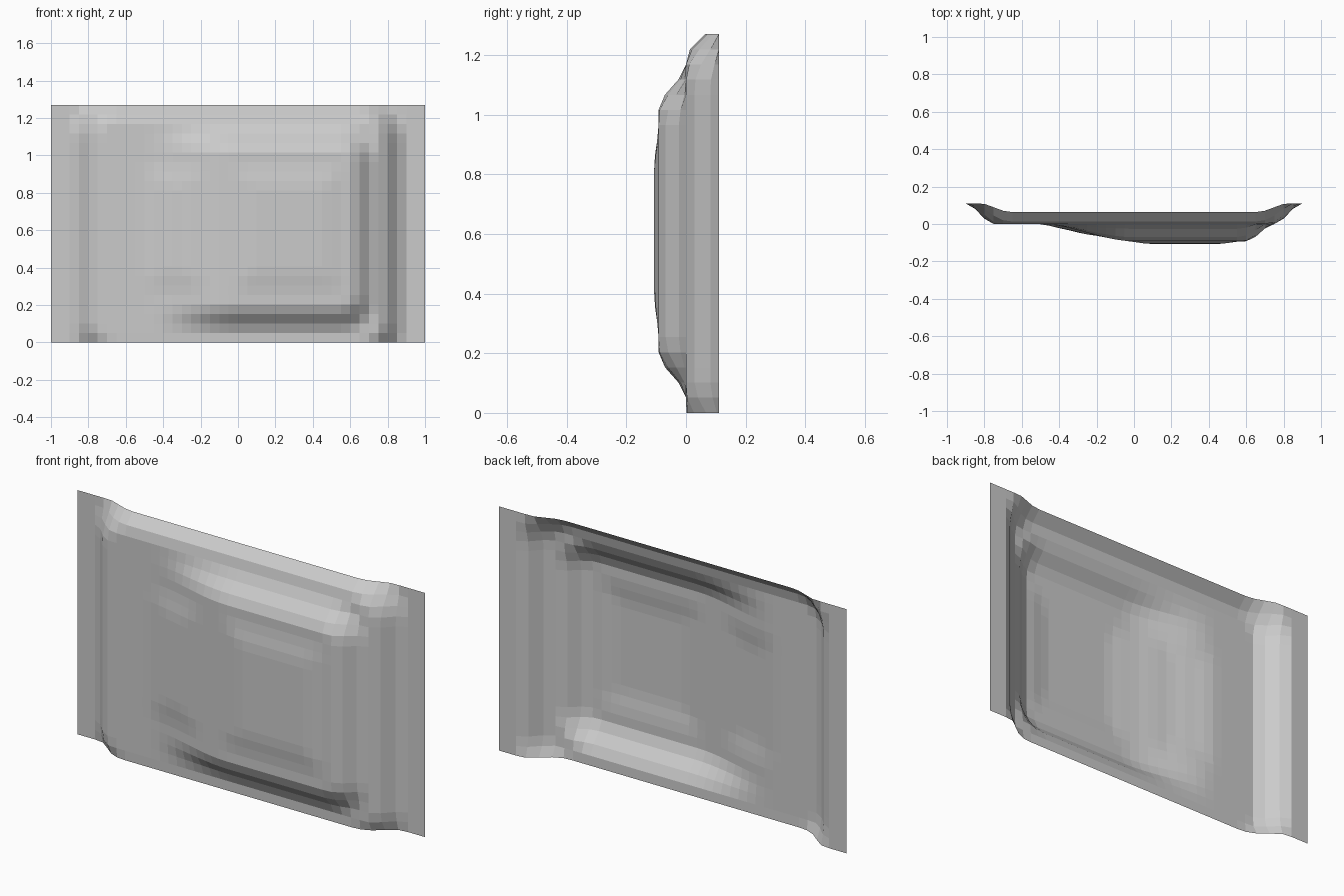
import bpy
import bmesh
import math

cube = bpy.data.objects.get("Cube")
if cube:
    bpy.data.objects.remove(cube, do_unlink=True)

HEIGHT = 1.27
BEVEL = 0.15


def ease(t):
    t = max(0.0, min(1.0, t))
    return t * t * (3 - 2 * t)


def raised_pad(x, z, left, right, low, high, radius):
    """Height from 0 to 1 of a rounded rectangle with soft sloping edges."""
    dx = abs(x - (left + right) / 2) - (right - left) / 2 + radius
    dz = abs(z - (low + high) / 2) - (high - low) / 2 + radius
    outside = math.hypot(max(dx, 0), max(dz, 0)) + min(max(dx, dz), 0) - radius
    return ease(-outside / BEVEL)


def surface(x, z):
    # Main tray, which runs past the top and bottom edges
    y = 0.11 - 0.11 * raised_pad(x, z, -0.9, 0.9, -0.14, 1.337, 0.25)
    # Second step, fading out gently to one side
    step = raised_pad(x, z, -1.5, 0.75, 0.05, 1.17, 0.2)
    y -= 0.092 * step * ease((x + 0.5) / 0.5)
    # Two shallow pads on the second step
    y -= 0.015 * raised_pad(x, z, -0.05, 0.59, 0.25, 0.97, 0.1)
    y -= 0.013 * raised_pad(x, z, -0.53, -0.15, 0.25, 0.97, 0.1)
    return y


# Pressed sheet
bm = bmesh.new()
bmesh.ops.create_grid(bm, x_segments=40, y_segments=25, size=1)
for v in bm.verts:
    x, z = v.co.x, (v.co.y + 1) / 2 * HEIGHT
    v.co = (x, surface(x, z), z)
bm.normal_update()
mesh = bpy.data.meshes.new("pressed_panel")
bm.to_mesh(mesh)
bm.free()
panel = bpy.data.objects.new("pressed_panel", mesh)
bpy.context.collection.objects.link(panel)

# Plain grey
grey = bpy.data.materials.new("light_grey")
grey.use_nodes = True
colour = (0.6, 0.6, 0.6, 1)
grey.diffuse_color = colour
grey.node_tree.nodes["Principled BSDF"].inputs["Base Color"].default_value = colour
mesh.materials.append(grey)
